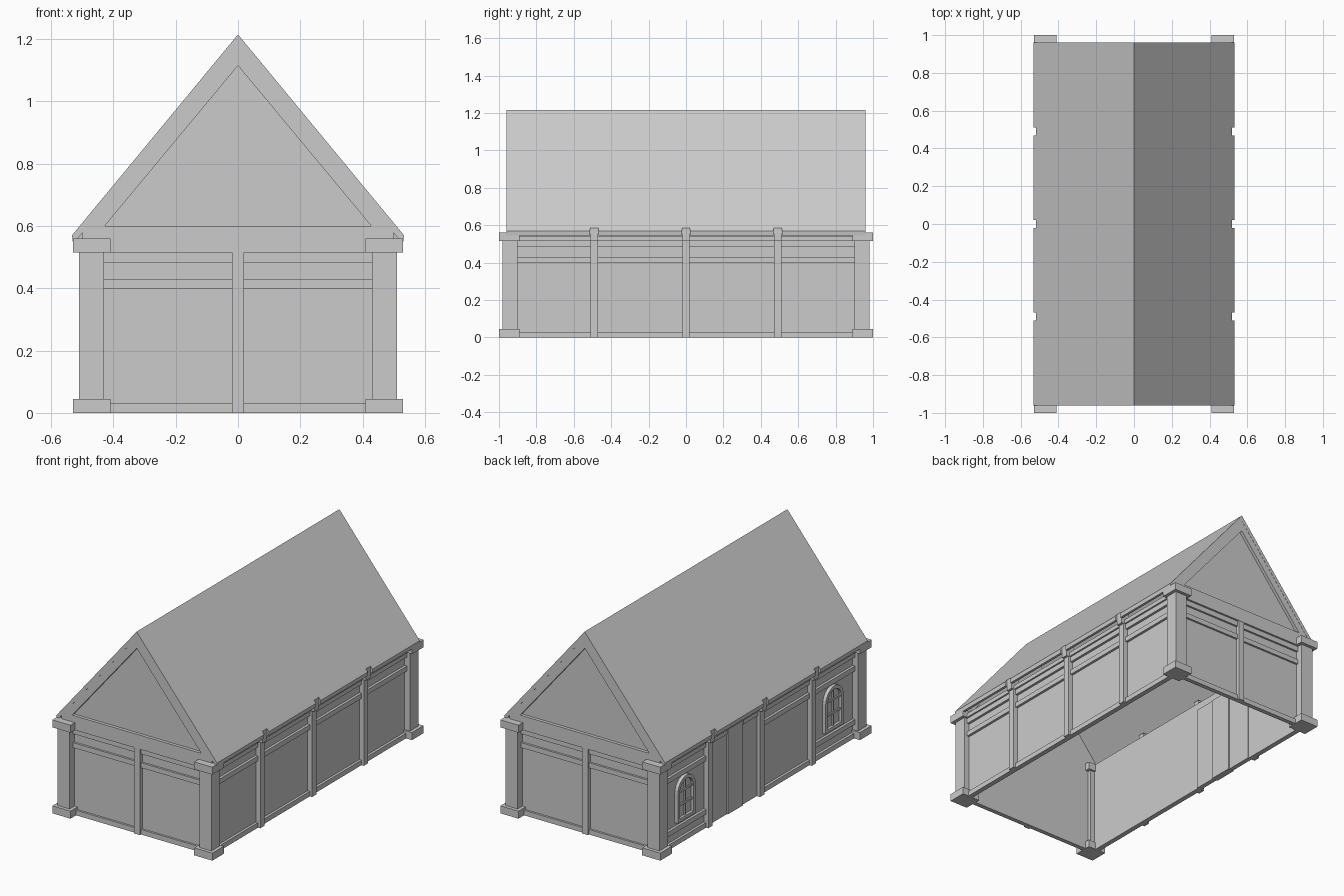
import bpy, bmesh, math

cube = bpy.data.objects.get("Cube")
if cube:
    bpy.data.objects.remove(cube, do_unlink=True)

GREY = (0.6, 0.6, 0.6, 1)
mat = bpy.data.materials.new("plain grey")
mat.use_nodes = True
mat.diffuse_color = GREY
mat.node_tree.nodes["Principled BSDF"].inputs["Base Color"].default_value = GREY


def prism(name, outer, lo, hi, axis="y", inner=None):
    """Extrude a profile along an axis; a matching inner profile makes a ring."""
    bm = bmesh.new()

    def loop(pts, t):
        return [bm.verts.new((u, t, v) if axis == "y" else (t, u, v)) for u, v in pts]

    def bridge(a, b):
        n = len(a)
        for i in range(n):
            j = (i + 1) % n
            bm.faces.new((a[i], a[j], b[j], b[i]))

    a, b = loop(outer, lo), loop(outer, hi)
    bridge(a, b)
    if inner:
        c, d = loop(inner, lo), loop(inner, hi)
        bridge(c, d)
        bridge(a, c)
        bridge(b, d)
    else:
        bm.faces.new(a)
        bm.faces.new(b)
    bmesh.ops.recalc_face_normals(bm, faces=bm.faces)
    me = bpy.data.meshes.new(name)
    bm.to_mesh(me)
    bm.free()
    me.materials.append(mat)
    ob = bpy.data.objects.new(name, me)
    bpy.context.collection.objects.link(ob)
    return ob


def box(name, x0, x1, y0, y1, z0, z1):
    x0, x1 = sorted((x0, x1))
    y0, y1 = sorted((y0, y1))
    return prism(name, [(x0, z0), (x1, z0), (x1, z1), (x0, z1)], y0, y1)


def flip(pts, s):
    return [(s * u, v) for u, v in pts]


POSTS = (-0.49, 0, 0.49)
RAILS = ((0, 0.03), (0.4, 0.43), (0.483, 0.515))

# Corner posts with footings and caps
for sx in (-1, 1):
    for sy in (-1, 1):
        box("corner_post", sx * 0.43, sx * 0.51, sy * 0.9, sy * 0.98, 0.04, 0.52)
        box("corner_footing", sx * 0.41, sx * 0.53, sy * 0.89, sy, 0, 0.045)
        box("corner_cap", sx * 0.41, sx * 0.53, sy * 0.89, sy, 0.515, 0.56)

# End walls, rails, centre posts and gables
for s in (-1, 1):
    box("end_wall", -0.44, 0.44, s * 0.92, s * 0.935, 0, 0.6)
    for z0, z1 in RAILS:
        box("end_rail", -0.43, 0.43, s * 0.93, s * 0.947, z0, z1)
    box("end_centre_post", -0.02, 0.02, s * 0.93, s * 0.957, 0, 0.52)
    box("end_beam", -0.5, 0.5, s * 0.93, s * 0.959, 0.515, 0.598)
    tri = [(-0.428, 0.6), (0.428, 0.6), (0, 1.115)]
    prism("gable_panel", tri, s * 0.92, s * 0.94)
    prism("gable_frame", [(-0.51, 0.585), (0.51, 0.585), (0, 1.205)],
          s * 0.925, s * 0.959, inner=tri)

# Side walls, posts, rails and top beams
for s in (-1, 1):
    box("side_wall", s * 0.46, s * 0.475, -0.92, 0.92, 0, 0.56)
    box("side_beam", s * 0.465, s * 0.5, -0.9, 0.9, 0.515, 0.54)
    for y in POSTS:
        box("side_post", s * 0.465, s * 0.505, y - 0.02, y + 0.02, 0, 0.52)
        box("rafter_end", s * 0.465, s * 0.52, y - 0.02, y + 0.02, 0.515, 0.585)
    ends = (-0.9,) + POSTS + (0.9,)
    for bay in range(4):
        if s < 0 and bay == 2:
            continue  # the doorway takes this bay
        for z0, z1 in RAILS:
            box("side_rail", s * 0.47, s * 0.49, ends[bay], ends[bay + 1], z0, z1)

# Roof slopes and eaves, the eaves broken at each rafter end
for s in (-1, 1):
    prism("roof_slope", flip([(0, 1.215), (0.52, 0.586), (0.52, 0.553), (0, 1.18)], s),
          -0.96, 0.96)
    eave = flip([(0.52, 0.586), (0.533, 0.57), (0.53, 0.545), (0.515, 0.545)], s)
    stops = [-0.96] + [y + d for y in POSTS for d in (-0.022, 0.022)] + [0.96]
    for y0, y1 in zip(stops[::2], stops[1::2]):
        prism("roof_eave", eave, y0, y1)


# Arched windows on the right side
def arch(y, r, z0, spring):
    pts = [(y - r, z0), (y + r, z0)]
    for i in range(13):
        t = math.pi * i / 12
        pts.append((y + r * math.cos(t), spring + r * math.sin(t)))
    return pts


for y in (-0.7, 0.7):
    prism("window_frame", arch(y, 0.085, 0.13, 0.305), -0.495, -0.47, "x",
          arch(y, 0.065, 0.15, 0.305))
    prism("window_pane", arch(y, 0.066, 0.149, 0.305), -0.479, -0.47, "x")
    box("window_mullion", -0.487, -0.47, y - 0.006, y + 0.006, 0.15, 0.37)
    for z in (0.225, 0.305):
        box("window_bar", -0.487, -0.47, y - 0.065, y + 0.065, z - 0.006, z + 0.006)
    side = 1 if y > 0 else -1
    box("window_sill_rail", -0.49, -0.47, side * 0.49, side * 0.9, 0.08, 0.11)

# Doorway: raised middle leaf between two framed side panels
box("door_leaf", -0.49, -0.45, 0.158, 0.303, 0, 0.515)
for y0, y1 in ((0.02, 0.155), (0.306, 0.47)):
    box("door_side_panel", -0.483, -0.455, y0, y1, 0, 0.515)
    box("door_side_panel_head", -0.49, -0.47, y0, y1, 0.483, 0.515)
